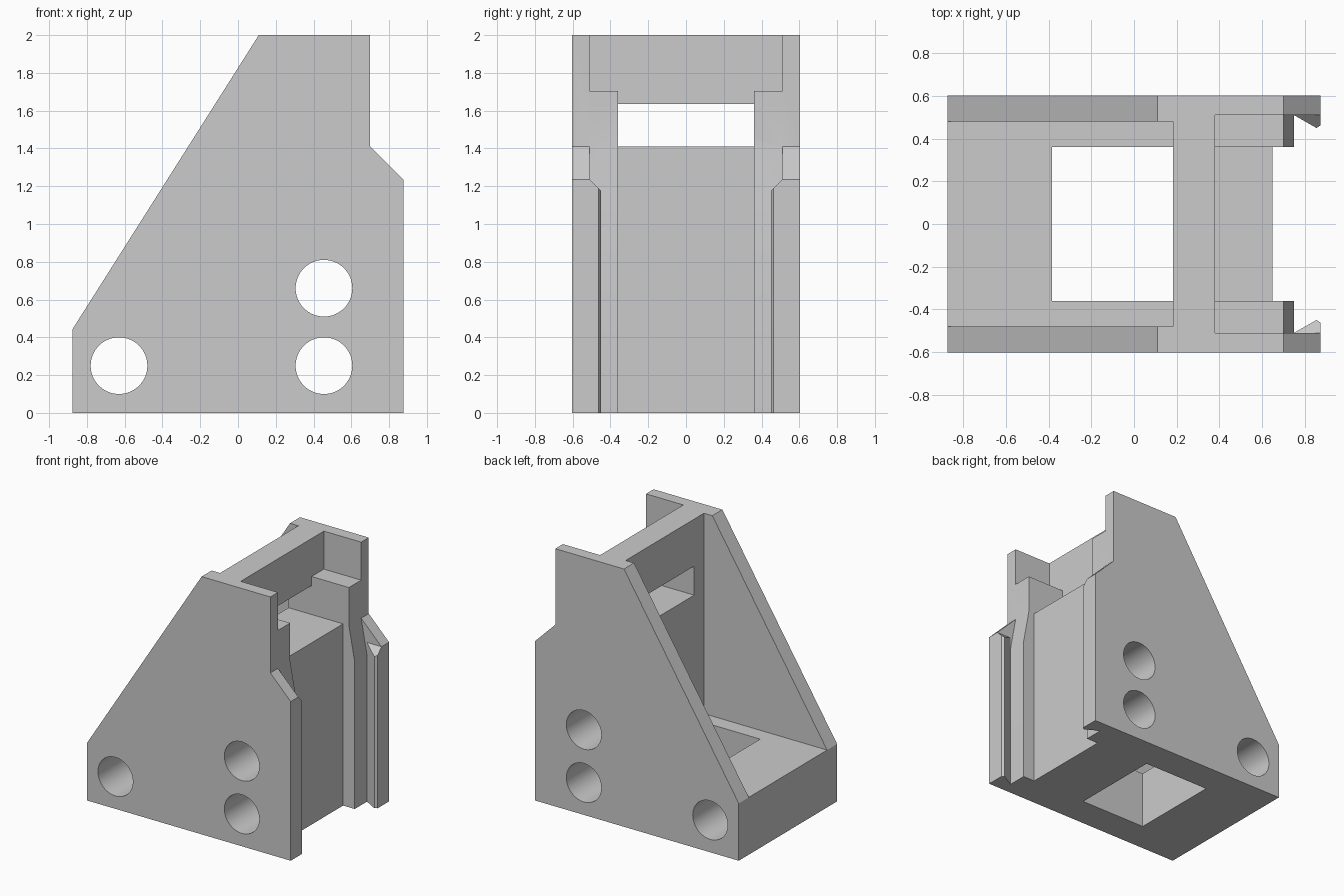
import bpy
import bmesh
import math
from mathutils import Matrix

cube = bpy.data.objects.get("Cube")
if cube:
    bpy.data.objects.remove(cube, do_unlink=True)

# Single grey material
grey = bpy.data.materials.new("plain grey")
grey.use_nodes = True
colour = (0.6, 0.6, 0.6, 1)
grey.diffuse_color = colour
grey.node_tree.nodes["Principled BSDF"].inputs["Base Color"].default_value = colour


def finish(name, bm):
    bmesh.ops.recalc_face_normals(bm, faces=bm.faces[:])
    mesh = bpy.data.meshes.new(name)
    bm.to_mesh(mesh)
    bm.free()
    obj = bpy.data.objects.new(name, mesh)
    bpy.context.collection.objects.link(obj)
    mesh.materials.append(grey)
    return obj


def side_profile(name, points, half):
    """Extrude an x-z outline symmetrically across y."""
    bm = bmesh.new()
    face = bm.faces.new([bm.verts.new((x, -half, z)) for x, z in points])
    extruded = bmesh.ops.extrude_face_region(bm, geom=[face])["geom"]
    for v in extruded:
        if isinstance(v, bmesh.types.BMVert):
            v.co.y = half
    return finish(name, bm)


def box(x0, x1, z0, z1):
    return [(x0, z0), (x1, z0), (x1, z1), (x0, z1)]


def cut(body, cutter):
    cutter.hide_render = True
    mod = body.modifiers.new("cut", 'BOOLEAN')
    mod.operation = 'DIFFERENCE'
    mod.solver = 'EXACT'
    mod.object = cutter
    bpy.context.view_layer.objects.active = body
    bpy.ops.object.modifier_apply(modifier=mod.name)
    bpy.data.objects.remove(cutter, do_unlink=True)


# Full bracket silhouette, then carved from each side
body = side_profile("bracket_body", [
    (-0.875, 0), (0.875, 0), (0.875, 1.235), (0.70, 1.41),
    (0.70, 2), (0.11, 2), (-0.875, 0.445)], 0.603)

# Open bay between the sloping side plates
cut(body, side_profile("rear_bay", box(-1, 0.182, 0.445, 2.2), 0.48))
# Opening through the base
cut(body, side_profile("base_opening", box(-0.385, 0.182, -0.1, 0.6), 0.36))
# Wide pocket at the top
cut(body, side_profile("top_pocket", box(0.38, 1, 1.705, 2.2), 0.51))
# Window through the cross wall, running down the front of the column
cut(body, side_profile("window_channel", [
    (0.1, 1.41), (0.65, 1.41), (0.65, -0.1), (1, -0.1),
    (1, 1.8), (0.38, 1.8), (0.38, 1.635), (0.1, 1.635)], 0.36))
# Stepped guide faces with a steep taper
cut(body, side_profile("guide_channel", [
    (0.70, 1.8), (0.70, 1.41), (0.75, 1.14), (0.75, -0.1),
    (1, -0.1), (1, 1.8)], 0.51))

# Round cross holes
for x, z in [(-0.63, 0.25), (0.455, 0.25), (0.455, 0.66)]:
    bm = bmesh.new()
    bmesh.ops.create_cone(bm, cap_ends=True, segments=64, radius1=0.15,
                          radius2=0.15, depth=2,
                          matrix=Matrix.Translation((x, 0, z))
                          @ Matrix.Rotation(math.pi / 2, 4, 'X'))
    cut(body, finish("hole", bm))

bpy.ops.object.select_all(action='DESELECT')
body.select_set(True)
bpy.context.view_layer.objects.active = body
bpy.ops.object.shade_smooth_by_angle(angle=math.radians(20))

# Hooked retaining lips inside the front edges, with sloped tops
for side, label in [(1, "left"), (-1, "right")]:
    plan = [(0.75, 0.51), (0.855, 0.45), (0.875, 0.463), (0.875, 0.51)]
    bm = bmesh.new()
    low = [bm.verts.new((x, side * y, 0)) for x, y in plan]
    high = [bm.verts.new((x, side * y, 1.235 - (0.51 - y))) for x, y in plan]
    bm.faces.new(low)
    bm.faces.new(high)
    for i in range(4):
        j = (i + 1) % 4
        bm.faces.new([low[i], low[j], high[j], high[i]])
    finish(label + "_retaining_lip", bm)
